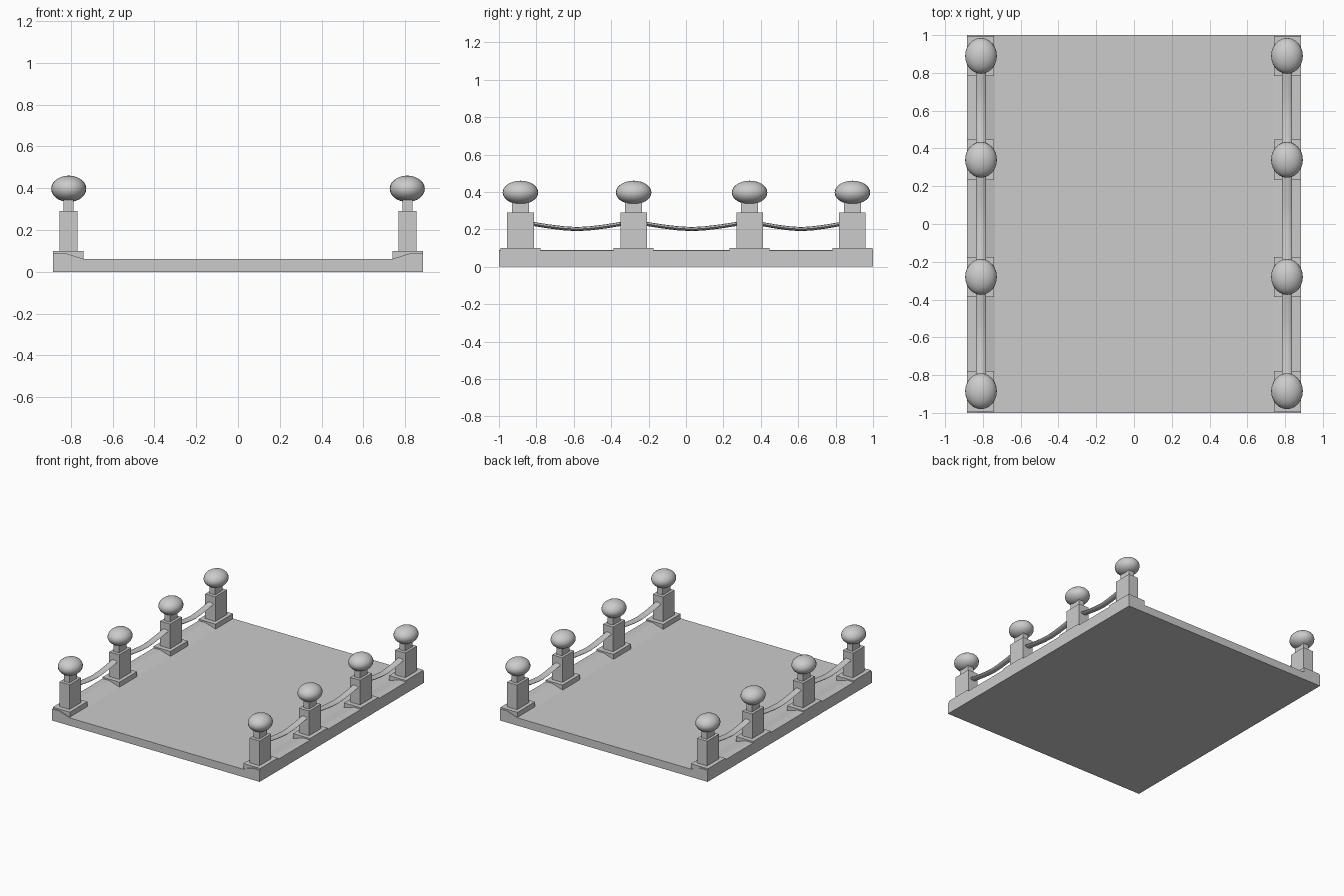
import bpy, bmesh, math

if "Cube" in bpy.data.objects:
    bpy.data.objects.remove(bpy.data.objects["Cube"])

RAIL_X = 0.81
POST_Y = [-0.885, -0.28, 0.34, 0.89]


def finish(name, bm, smooth=False):
    bmesh.ops.recalc_face_normals(bm, faces=bm.faces[:])
    me = bpy.data.meshes.new(name)
    bm.to_mesh(me)
    bm.free()
    ob = bpy.data.objects.new(name, me)
    bpy.context.collection.objects.link(ob)
    if smooth:
        bpy.ops.object.select_all(action='DESELECT')
        ob.select_set(True)
        bpy.context.view_layer.objects.active = ob
        bpy.ops.object.shade_smooth_by_angle(angle=math.radians(40))
    return ob


def sweep(name, rings, smooth=False):
    bm = bmesh.new()
    vs = [[bm.verts.new(p) for p in r] for r in rings]
    n = len(vs[0])
    for a, b in zip(vs, vs[1:]):
        for i in range(n):
            j = (i + 1) % n
            bm.faces.new((a[i], a[j], b[j], b[i]))
    bm.faces.new(vs[0])
    bm.faces.new(vs[-1])
    return finish(name, bm, smooth)


def box(name, x, y, z0, z1, sx, sy):
    bm = bmesh.new()
    bmesh.ops.create_cube(bm, size=1)
    for v in bm.verts:
        v.co = (x + v.co.x * sx, y + v.co.y * sy,
                (z0 + z1) / 2 + v.co.z * (z1 - z0))
    return finish(name, bm)


# Deck slab with a raised kerb along each side
half = [(0.885, 0), (0.885, 0.088), (0.83, 0.09), (0.735, 0.06)]
profile = half + [(-x, z) for x, z in reversed(half)]
sweep("deck", [[(x, y, z) for x, z in profile] for y in (-1, 1)])

for side, s in (("left", -1), ("right", 1)):
    x = s * RAIL_X
    for i, y in enumerate(POST_Y):
        tag = f"{side}_{i + 1}"
        # Foot pad, square post and neck
        pad_y = max(-0.893, min(0.893, y))
        box("post_pad_" + tag, s * 0.8125, pad_y, 0.04, 0.10, 0.145, 0.213)
        box("post_" + tag, x, y, 0.09, 0.29, 0.086, 0.142)
        box("post_neck_" + tag, x, y, 0.28, 0.355, 0.048, 0.092)
        # Flattened ball finial
        bm = bmesh.new()
        bmesh.ops.create_uvsphere(bm, u_segments=24, v_segments=14, radius=1)
        for v in bm.verts:
            v.co = (x + v.co.x * 0.084, y + v.co.y * 0.095,
                    0.397 + v.co.z * 0.063)
        finish("finial_" + tag, bm, True)

    # Sagging ropes between neighbouring posts
    for i, (a, b) in enumerate(zip(POST_Y, POST_Y[1:])):
        rings = []
        for k in range(9):
            t = k / 8
            z = 0.201 + 0.041 * abs(2 * t - 1) ** 1.5
            y = a + (b - a) * t
            rings.append([(x + 0.027 * math.cos(q * math.pi / 4), y,
                           z + 0.011 * math.sin(q * math.pi / 4))
                          for q in range(8)])
        sweep(f"rope_{side}_{i + 1}", rings, True)
